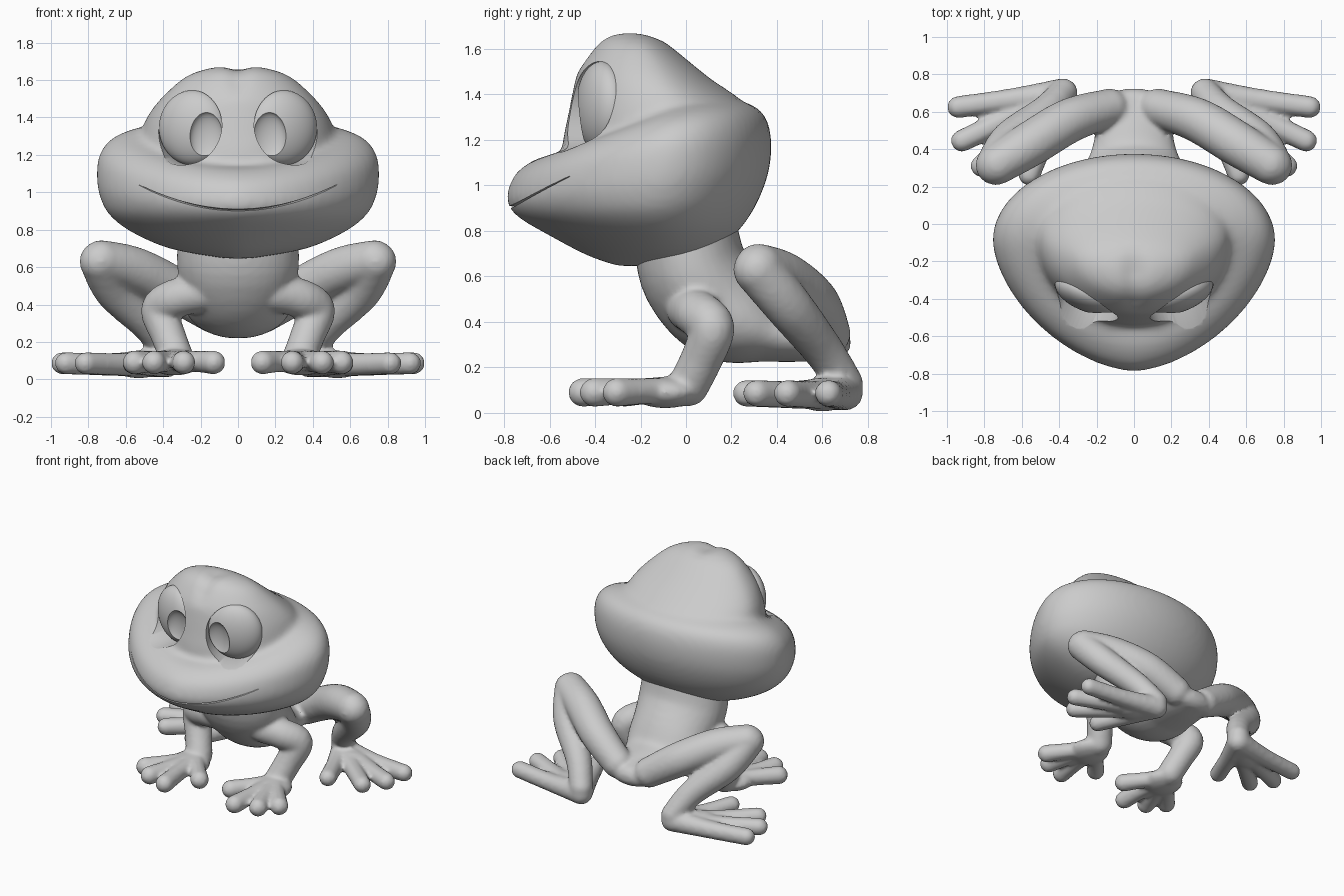
import bpy, bmesh, math
from mathutils import Vector
from mathutils.bvhtree import BVHTree

if "Cube" in bpy.data.objects:
    bpy.data.objects.remove(bpy.data.objects["Cube"])

grey = bpy.data.materials.new("soft_grey")
grey.diffuse_color = (0.6, 0.6, 0.6, 1)
grey.use_nodes = True
grey.node_tree.nodes["Principled BSDF"].inputs["Base Color"].default_value = grey.diffuse_color


def link(name, mesh):
    mesh.materials.append(grey)
    obj = bpy.data.objects.new(name, mesh)
    bpy.context.collection.objects.link(obj)
    return obj


def from_bmesh(name, bm):
    bmesh.ops.recalc_face_normals(bm, faces=bm.faces)
    mesh = bpy.data.meshes.new(name)
    bm.to_mesh(mesh)
    bm.free()
    return link(name, mesh)


def from_lists(name, shape):
    mesh = bpy.data.meshes.new(name)
    mesh.from_pydata(shape[0], [], shape[1])
    mesh.update()
    return link(name, mesh)


def apply_modifiers(obj):
    graph = bpy.context.evaluated_depsgraph_get()
    obj.data = bpy.data.meshes.new_from_object(obj.evaluated_get(graph))
    obj.modifiers.clear()
    if not obj.data.materials:
        obj.data.materials.append(grey)


def fuse(obj, voxel, smooth):
    r = obj.modifiers.new("fuse", "REMESH")
    r.mode, r.voxel_size = "VOXEL", voxel
    s = obj.modifiers.new("soften", "SMOOTH")
    s.factor, s.iterations = 0.5, smooth
    apply_modifiers(obj)


def cut(obj, cutter):
    b = obj.modifiers.new("cut", "BOOLEAN")
    b.operation, b.solver, b.object = "DIFFERENCE", "EXACT", cutter
    apply_modifiers(obj)
    bpy.data.objects.remove(cutter)


def shade(obj, angle=40):
    bpy.ops.object.select_all(action="DESELECT")
    obj.select_set(True)
    bpy.context.view_layer.objects.active = obj
    bpy.ops.object.shade_smooth_by_angle(angle=math.radians(angle))


def unit_ball(seg, rings):
    """Points and faces of a unit ball, outward facing."""
    pts = [(0, 0, 1)]
    for j in range(1, rings):
        b = math.pi * j / rings
        for i in range(seg):
            a = 2 * math.pi * i / seg
            pts.append((math.sin(b) * math.cos(a), math.sin(b) * math.sin(a), math.cos(b)))
    pts.append((0, 0, -1))
    end, faces = len(pts) - 1, []
    for i in range(seg):
        k = (i + 1) % seg
        faces.append((0, 1 + i, 1 + k))
        faces.append((end, end - seg + k, end - seg + i))
        for j in range(rings - 2):
            p = 1 + j * seg
            faces.append((p + i, p + seg + i, p + seg + k, p + k))
    return pts, faces


def unit_plug(seg):
    """Round plug along y from -1 to 0, used for eye sockets."""
    ring = [(math.cos(2 * math.pi * i / seg), math.sin(2 * math.pi * i / seg)) for i in range(seg)]
    pts = [(x, y, z) for y in (-1, 0) for x, z in ring]
    sides = [(i, (i + 1) % seg, seg + (i + 1) % seg, seg + i) for i in range(seg)]
    return pts, sides + [tuple(reversed(range(seg))), tuple(range(seg, 2 * seg))]


SMALL, LARGE, PLUG = unit_ball(18, 10), unit_ball(48, 32), unit_plug(56)


def place_shape(shape, loc, size, turn=0, base=SMALL):
    verts, faces = shape
    n, c, s = len(verts), math.cos(turn), math.sin(turn)
    for x, y, z in base[0]:
        x, y, z = x * size[0], y * size[1], z * size[2]
        verts.append((loc[0] + x * c - y * s, loc[1] + x * s + y * c, loc[2] + z))
    faces.extend(tuple(n + i for i in f) for f in base[1])


def spline(a, b, c, d, t):
    return 0.5 * (2*b + (c - a)*t + (2*a - 5*b + 4*c - d)*t*t + (3*b - a - 3*c + d)*t**3)


def sweep(shape, pts, side=1, base=SMALL, gap=0.3):
    """Soft limb: balls swept along a spline of (x, y, z, radius, width)."""
    pts = [tuple(p) if len(p) == 5 else (*p, 1) for p in pts]
    pts = [pts[0]] + pts + [pts[-1]]
    for a, b, c, d in zip(pts, pts[1:], pts[2:], pts[3:]):
        n = max(1, math.ceil(math.dist(b[:3], c[:3]) / (gap * min(b[3], c[3]))))
        for i in range(n + 1):
            x, y, z, r, w = (spline(*k, i / n) for k in zip(a, b, c, d))
            place_shape(shape, (side * x, y, z), (r * w, r, r), 0, base)


def loft(bm, rings, power, lift):
    """Stack of tilted egg-shaped rings: width, front y, back y, front z, back z."""
    n, rows, fine = 64, [], []
    ends = [rings[0]] + rings + [rings[-1]]
    for quad in zip(ends, ends[1:], ends[2:], ends[3:]):
        fine += [[spline(*k, t / 4) for k in zip(*quad)] for t in range(4)]
    for w, yf, yb, zf, zb in fine + [rings[-1]]:
        yc, row = yf + (yb - yf) * 0.6, []
        for i in range(n):
            a = 2 * math.pi * i / n
            c, s = math.cos(a), math.sin(a)
            e = 2 / power if s < 0 else 1
            x = w * math.copysign(abs(c) ** e, c)
            y = yc + (abs(s) ** e) * ((yb - yc) if s > 0 else (yf - yc))
            z = zf + (zb - zf) * (y - yf) / (yb - yf) + lift * max(0, zf - 1) * c * c
            row.append(bm.verts.new((x, y, z)))
        rows.append(row)
    for p, q in zip(rows, rows[1:]):
        for i in range(n):
            j = (i + 1) % n
            bm.faces.new((p[i], p[j], q[j], q[i]))
    bm.faces.new(rows[0])
    bm.faces.new(rows[-1])


# Head: wide tilted jaw plus cranium
bm = bmesh.new()
loft(bm, [(.08, -.30, -.08, .645, .65), (.36, -.44, .10, .695, .70), (.57, -.61, .22, .785, .79),
          (.69, -.73, .30, .855, .90), (.74, -.78, .355, .91, 1.03), (.755, -.785, .375, .97, 1.15),
          (.745, -.75, .365, 1.05, 1.26), (.69, -.67, .32, 1.11, 1.335), (.58, -.57, .22, 1.14, 1.38),
          (.3, -.4, .08, 1.18, 1.43)], 1.67, 0.2)
loft(bm, [(.50, -.55, .2, 1.05, 1.2), (.52, -.54, .24, 1.2, 1.36), (.50, -.52, .18, 1.3, 1.42),
          (.465, -.50, .12, 1.4, 1.46), (.405, -.475, .05, 1.5, 1.515), (.30, -.41, -.06, 1.605, 1.605),
          (.21, -.36, -.12, 1.653, 1.645), (.11, -.30, -.18, 1.675, 1.668)], 2, 0)
head = from_bmesh("head", bm)
fuse(head, 0.02, 9)

# Slight dent along the middle of the brow
for v in head.data.vertices:
    if v.co.z > 1.5:
        near = min(1, (v.co.z - 1.5) * 10) * max(0, min(1, -(v.co.y + 0.1) * 6))
        v.co.z -= 0.022 * math.exp(-(v.co.x / 0.06) ** 2) * near
head.data.update()

# Mouth groove following the surface
skin = BVHTree.FromPolygons([v.co.copy() for v in head.data.vertices],
                            [tuple(p.vertices) for p in head.data.polygons])
bm = bmesh.new()
rows = []
for i in range(33):
    x = -0.53 + 1.06 * i / 32
    loc, nrm, _, _ = skin.ray_cast(Vector((x, -3, 0.905 + 0.135 * (abs(x) / 0.53) ** 2)), Vector((0, 1, 0)))
    h = Vector((0, 0, 0.002 + 0.009 * math.sqrt(max(0, 1 - (x / 0.531) ** 2))))
    nrm = Vector((nrm.x, nrm.y, 0)).normalized()
    rows.append([bm.verts.new(p) for p in (loc + nrm * .03 + h, loc - nrm * .025, loc + nrm * .03 - h)])
for p, q in zip(rows, rows[1:]):
    for k in range(3):
        bm.faces.new((p[k], p[(k + 1) % 3], q[(k + 1) % 3], q[k]))
bm.faces.new(rows[0])
bm.faces.new(rows[-1])
cut(head, from_bmesh("mouth_cutter", bm))

# Eyes with dished pupils, seated in sockets
for side, label in ((1, "left"), (-1, "right")):
    spot, turn = (side * 0.24, -0.37, 1.345), side * 0.35
    socket, white, dish = ([], []), ([], []), ([], [])
    place_shape(socket, spot, (.19, .4, .2), turn, PLUG)
    cutter = from_lists("socket_cutter", socket)
    bm = bmesh.new()
    bm.from_mesh(cutter.data)
    bmesh.ops.recalc_face_normals(bm, faces=bm.faces)
    bm.to_mesh(cutter.data)
    bm.free()
    cut(head, cutter)
    place_shape(white, spot, (.191, .1, .201), turn, LARGE)
    eye = from_lists(label + "_eye", white)
    place_shape(dish, (side * 0.165, -0.487, 1.29), (.095, .055, .14), turn * 0.3, LARGE)
    cut(eye, from_lists("pupil_cutter", dish))
    shade(eye, 35)
shade(head, 40)

# Body with arms and folded hind legs, fused into one skin
skin = ([], [])
sweep(skin, [(0, .0, .78, .23, 1.4), (0, .04, .61, .24, 1.36), (0, .165, .455, .225, 1.33),
             (0, .34, .36, .135, 1.8), (0, .52, .325, .1, 2.0), (0, .65, .31, .075, 2.2)], 1, unit_ball(36, 20), 0.12)
for side in (1, -1):
    # Hind leg: thigh, then shin
    sweep(skin, [(.13, .62, .35, .105), (.34, .555, .48, .12), (.55, .43, .585, .122), (.73, .32, .635, .11)], side)
    sweep(skin, [(.74, .315, .63, .108), (.66, .45, .47, .105), (.47, .6, .28, .09), (.38, .7, .13, .08)], side)
    # Hind foot: four spread toes
    for x, y in ((.94, .625), (.92, .445), (.815, .31), (.56, .265)):
        mx, my = .38 + (x - .38) * .5, .7 + (y - .7) * .5
        sweep(skin, [(.38, .7, .09, .08), (mx, my, .08, .063), (x, y, .086, .06)], side)
    place_shape(skin, (side * .53, .6, .08), (.15, .11, .075), -side * 0.5)
    # Arm
    sweep(skin, [(.2, .01, .46, .1), (.34, .06, .43, .105), (.42, .115, .37, .1),
                 (.375, .07, .24, .094), (.33, .01, .12, .092)], side)
    # Hand: palm and four fingers
    place_shape(skin, (side * .34, -.09, .09), (.14, .15, .07))
    for x, y in ((.13, -.27), (.29, -.455), (.45, -.405), (.555, -.305)):
        mx, my = .33 + (x - .33) * .5, -.03 + (y + .03) * .5
        sweep(skin, [(.33, -.03, .095, .068), (mx, my, .095, .058), (x, y, .09, .064)], side)
body = from_lists("body_and_limbs", skin)
fuse(body, 0.015, 5)
shade(body, 60)
